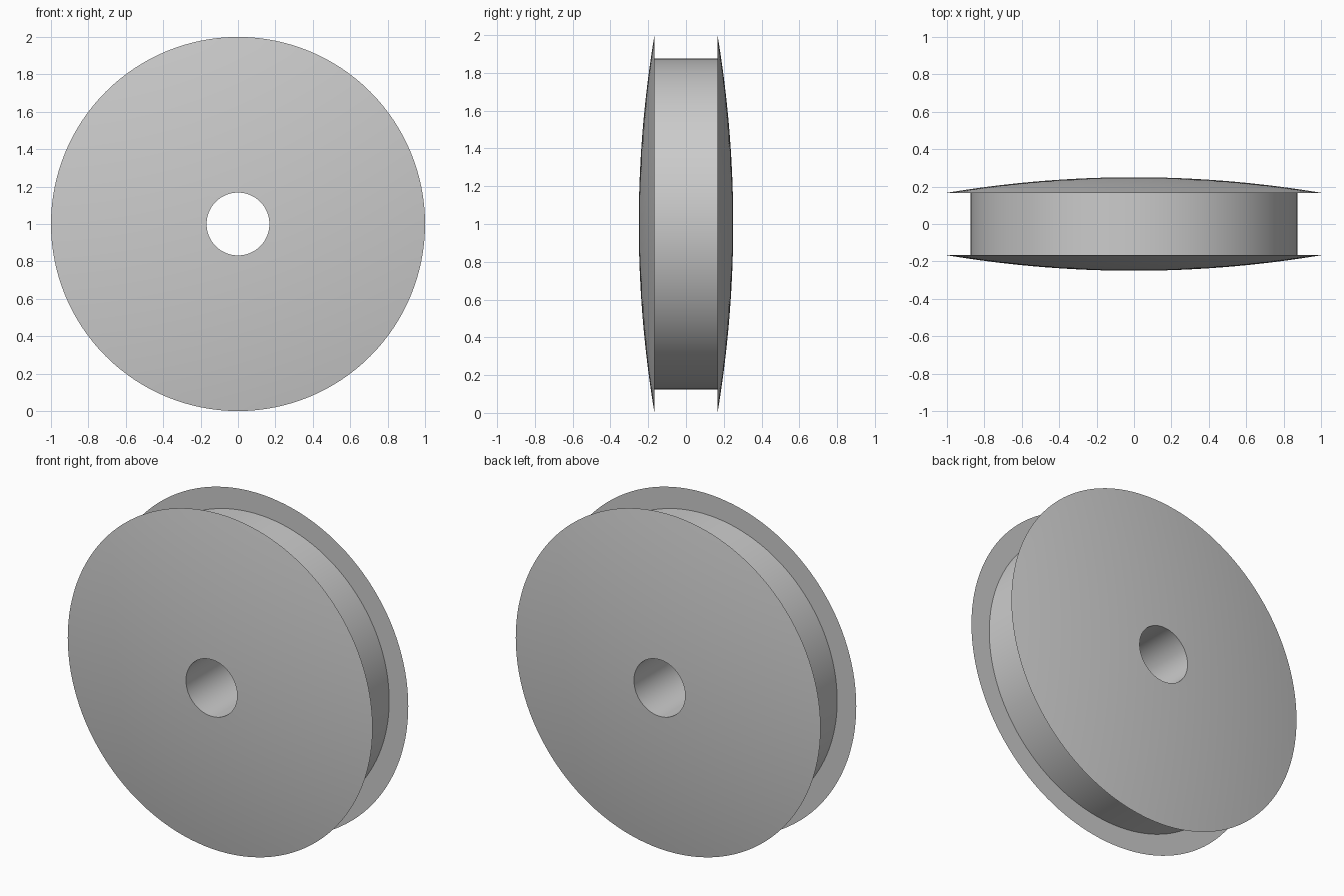
import bpy
import bmesh
from math import tau, radians
from mathutils import Matrix, Vector

SEGMENTS = 128
BORE_R, DRUM_R, RIM_R = 0.168, 0.875, 1.0
HALF_GAP, DOME = 0.167, 0.083

cube = bpy.data.objects.get("Cube")
if cube:
    bpy.data.objects.remove(cube, do_unlink=True)

# Plain grey material
grey = bpy.data.materials.new("plain grey")
grey.use_nodes = True
colour = (0.6, 0.6, 0.6, 1)
grey.diffuse_color = colour
grey.node_tree.nodes["Principled BSDF"].inputs["Base Color"].default_value = colour


def lathe(name, profile):
    """Revolve a closed (radius, y) profile about the y axis."""
    bm = bmesh.new()
    rings = []
    for i in range(SEGMENTS):
        turn = Matrix.Rotation(tau * i / SEGMENTS, 3, 'Y')
        rings.append([bm.verts.new(turn @ Vector((r, y, 0))) for r, y in profile])
    for i, ring in enumerate(rings):
        after = rings[(i + 1) % SEGMENTS]
        for j in range(len(profile)):
            k = (j + 1) % len(profile)
            bm.faces.new((ring[j], ring[k], after[k], after[j]))
    bmesh.ops.recalc_face_normals(bm, faces=bm.faces)
    mesh = bpy.data.meshes.new(name)
    bm.to_mesh(mesh)
    bm.free()
    mesh.materials.append(grey)
    obj = bpy.data.objects.new(name, mesh)
    bpy.context.collection.objects.link(obj)
    obj.location.z = RIM_R
    bpy.ops.object.select_all(action='DESELECT')
    obj.select_set(True)
    bpy.context.view_layer.objects.active = obj
    bpy.ops.object.shade_smooth_by_angle(angle=radians(30))
    return obj


# Half profile: domed outer face from bore to sharp rim, then in to the drum
STEPS = 16
half = []
for i in range(STEPS + 1):
    r = BORE_R + (RIM_R - BORE_R) * i / STEPS
    half.append((r, HALF_GAP + DOME * (1 - r * r)))
half.append((DRUM_R, HALF_GAP))

# Mirror it to the other side to close the wheel, groove and bore
lathe("grooved_wheel", half + [(r, -y) for r, y in reversed(half)])
